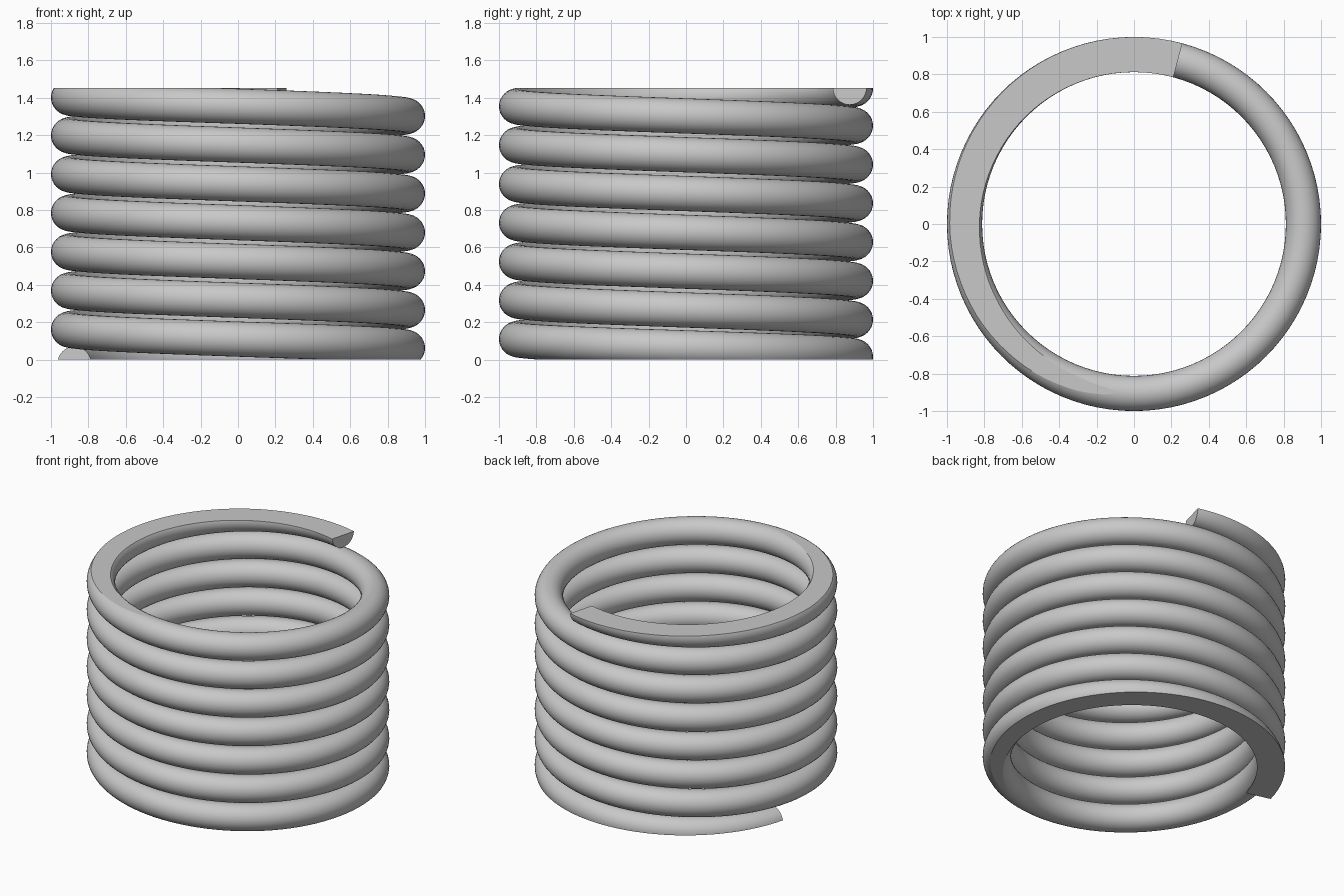
import bpy, bmesh
from math import cos, sin, pi, radians
from mathutils import Vector

cube = bpy.data.objects.get("Cube")
if cube:
    bpy.data.objects.remove(cube)

WIRE = 0.094          # wire radius
COIL = 1 - WIRE       # radius of the coil centreline
HEIGHT = 1.452        # height between the two ground ends
PITCH, END_PITCH = 0.2075, 2 * WIRE
LOW, TURNS = 0.11, 6  # height where the open coils begin, and their number
TAIL_BOTTOM, TAIL_TOP = 255 / 360, 195 / 360   # closed end coils, in turns
STEPS, SIDES = 96, 32


def centre_height(t):
    """Height of the wire centre after t turns; the end coils are closed up."""
    open_part = min(max(t, 0), TURNS)
    return LOW + open_part * PITCH + (t - open_part) * END_PITCH


def wire_ring(bm, t):
    a = radians(270) - t * 2 * pi
    ring = []
    for i in range(SIDES):
        b = 2 * pi * i / SIDES
        r = COIL + WIRE * cos(b)
        ring.append(bm.verts.new((r * cos(a), r * sin(a), centre_height(t) + WIRE * sin(b))))
    return ring


def grind_end(bm, z, direction):
    """Cut the wire flat at height z and close the cut."""
    geom = bm.verts[:] + bm.edges[:] + bm.faces[:]
    cut = bmesh.ops.bisect_plane(bm, geom=geom, dist=1e-6, plane_co=(0, 0, z),
                                 plane_no=(0, 0, direction), clear_outer=True)
    rim = [e for e in cut["geom_cut"] if isinstance(e, bmesh.types.BMEdge)]
    bmesh.ops.triangle_fill(bm, use_beauty=True, edges=rim, normal=Vector((0, 0, direction)))


# Sweep the round wire along the coil
bm = bmesh.new()
count = round((TAIL_BOTTOM + TURNS + TAIL_TOP) * STEPS)
rings = [wire_ring(bm, -TAIL_BOTTOM + (TAIL_BOTTOM + TURNS + TAIL_TOP) * k / count)
         for k in range(count + 1)]
for lower, upper in zip(rings, rings[1:]):
    for i in range(SIDES):
        j = (i + 1) % SIDES
        bm.faces.new((lower[i], lower[j], upper[j], upper[i]))
bm.faces.new(rings[0])
bm.faces.new(rings[-1])

# Ground flat seats at the bottom and top
grind_end(bm, 0, -1)
grind_end(bm, HEIGHT, 1)
bmesh.ops.recalc_face_normals(bm, faces=bm.faces[:])


def on_seat(face):
    return any(all(abs(v.co.z - z) < 1e-4 for v in face.verts) for z in (0, HEIGHT))


# Smooth wire with crisp rims around the flat cuts
for face in bm.faces:
    face.smooth = not on_seat(face)
for edge in bm.edges:
    faces = edge.link_faces
    if len(faces) == 2:
        rim = faces[0].smooth != faces[1].smooth
        edge.smooth = not (rim or edge.calc_face_angle(0) > radians(40))

mesh = bpy.data.meshes.new("coil_spring")
bm.to_mesh(mesh)
bm.free()
spring = bpy.data.objects.new("coil_spring", mesh)
bpy.context.collection.objects.link(spring)

# Plain steel grey
steel = bpy.data.materials.new("steel_grey")
steel.use_nodes = True
grey = (0.58, 0.58, 0.58, 1)
steel.diffuse_color = grey
steel.node_tree.nodes["Principled BSDF"].inputs["Base Color"].default_value = grey
mesh.materials.append(steel)
